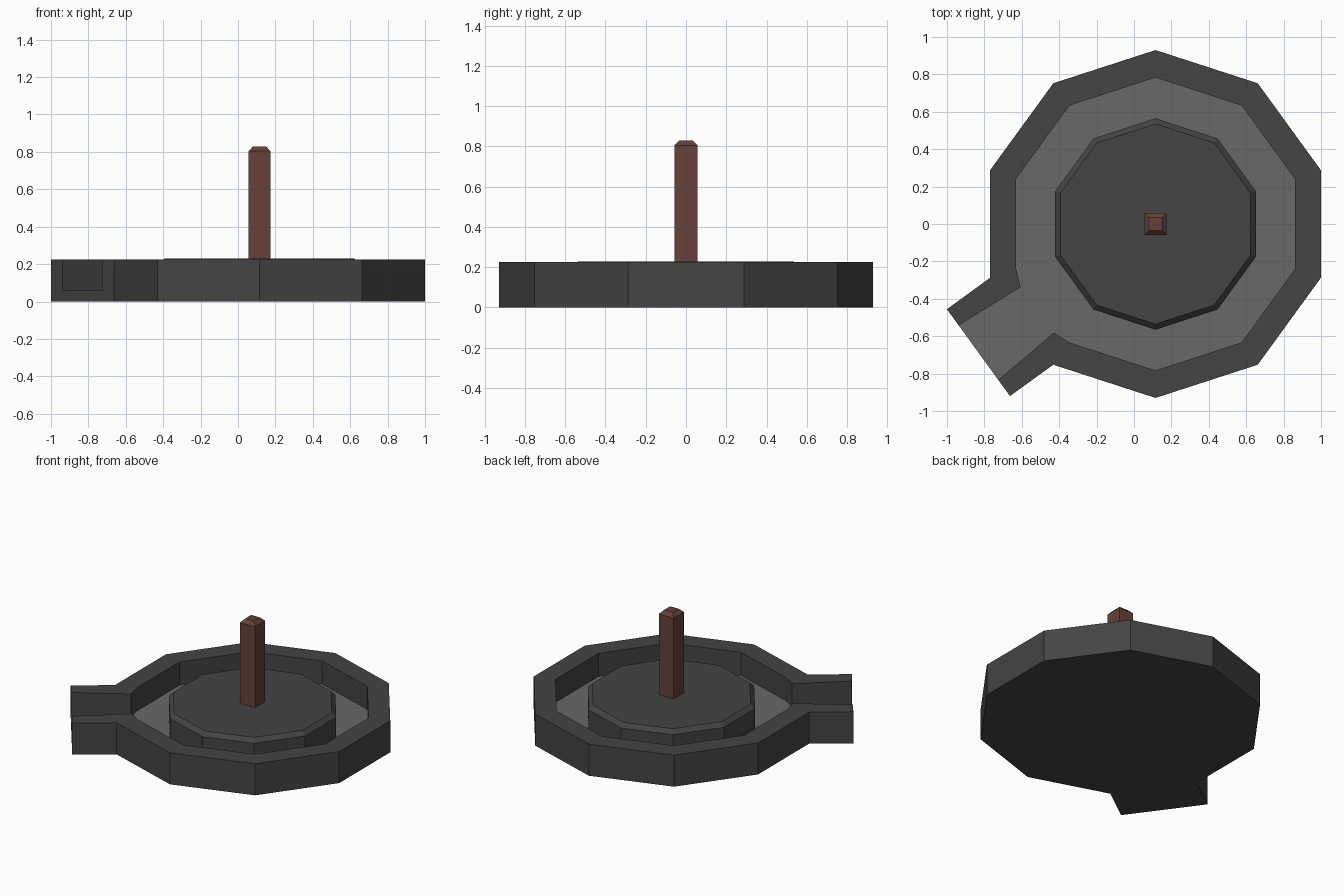
import bpy, bmesh, math

if "Cube" in bpy.data.objects:
    bpy.data.objects.remove(bpy.data.objects["Cube"])

CX = 0.115  # basin centre on x


def material(name, rgb):
    m = bpy.data.materials.new(name)
    m.diffuse_color = (*rgb, 1)
    m.use_nodes = True
    m.node_tree.nodes["Principled BSDF"].inputs["Base Color"].default_value = m.diffuse_color
    return m


STONE = material("dark stone", (0.058, 0.058, 0.058))
FLOOR = material("light floor", (0.138, 0.138, 0.138))
BROWN = material("red brown", (0.135, 0.052, 0.042))


def finish(name, bm, mats):
    bmesh.ops.recalc_face_normals(bm, faces=bm.faces)
    me = bpy.data.meshes.new(name)
    bm.to_mesh(me)
    bm.free()
    for m in mats:
        me.materials.append(m)
    ob = bpy.data.objects.new(name, me)
    bpy.context.collection.objects.link(ob)
    return ob


def ring(r, n, start):
    return [(CX + r * math.cos(start + 2 * math.pi * k / n),
             r * math.sin(start + 2 * math.pi * k / n)) for k in range(n)]


def loft(name, n, start, rings, mat):
    """Stack of regular polygons (radius, z), capped at both ends."""
    bm = bmesh.new()
    loops = [[bm.verts.new((x, y, z)) for x, y in ring(r, n, start)] for r, z in rings]
    for a, b in zip(loops, loops[1:]):
        for i in range(n):
            j = (i + 1) % n
            bm.faces.new((a[i], a[j], b[j], b[i]))
    bm.faces.new(loops[0])
    bm.faces.new(loops[-1])
    return finish(name, bm, [mat])


# Basin: ten-sided tray whose wall opens into a flared spout
A = math.radians(216)


def spout(u, v):
    """Point u along the spout and v across it."""
    return (CX + u * math.cos(A) - v * math.sin(A), u * math.sin(A) + v * math.cos(A))


H, FZ, END = 0.225, 0.06, 1.17
first = math.radians(234)
outer = [spout(END, 0.287)] + ring(0.93, 10, first) + [spout(END, -0.287)]
inner = ([spout(END, 0.18), spout(0.782, 0.151)] + ring(0.783, 10, first)
         + [spout(0.782, -0.151), spout(END, -0.18)])

bm = bmesh.new()


def verts(pts, z):
    return [bm.verts.new((x, y, z)) for x, y in pts]


ob_, ot = verts(outer, 0), verts(outer, H)
ib, it = verts(inner, FZ), verts(inner, H)
bm.faces.new(ob_)
bm.faces.new(ot + it[::-1])
bm.faces.new(ib).material_index = 1
for lo, hi in ((ob_, ot), (ib, it)):
    for i in range(len(lo) - 1):
        bm.faces.new((lo[i], lo[i + 1], hi[i + 1], hi[i]))
# U-shaped end of the spout
bm.faces.new((ob_[0], ot[0], it[0], ib[0], ib[-1], it[-1], ot[-1], ob_[-1]))
finish("basin", bm, [STONE, FLOOR])

# Raised central platform with bevelled rim
loft("platform", 10, math.pi / 2, [(0.565, FZ), (0.565, 0.20), (0.535, 0.229)], STONE)

# Square post with bevelled top
S = math.sqrt(2)
loft("post", 4, math.pi / 4,
     [(0.058 * S, 0.22), (0.058 * S, 0.805), (0.034 * S, 0.83)], BROWN)
